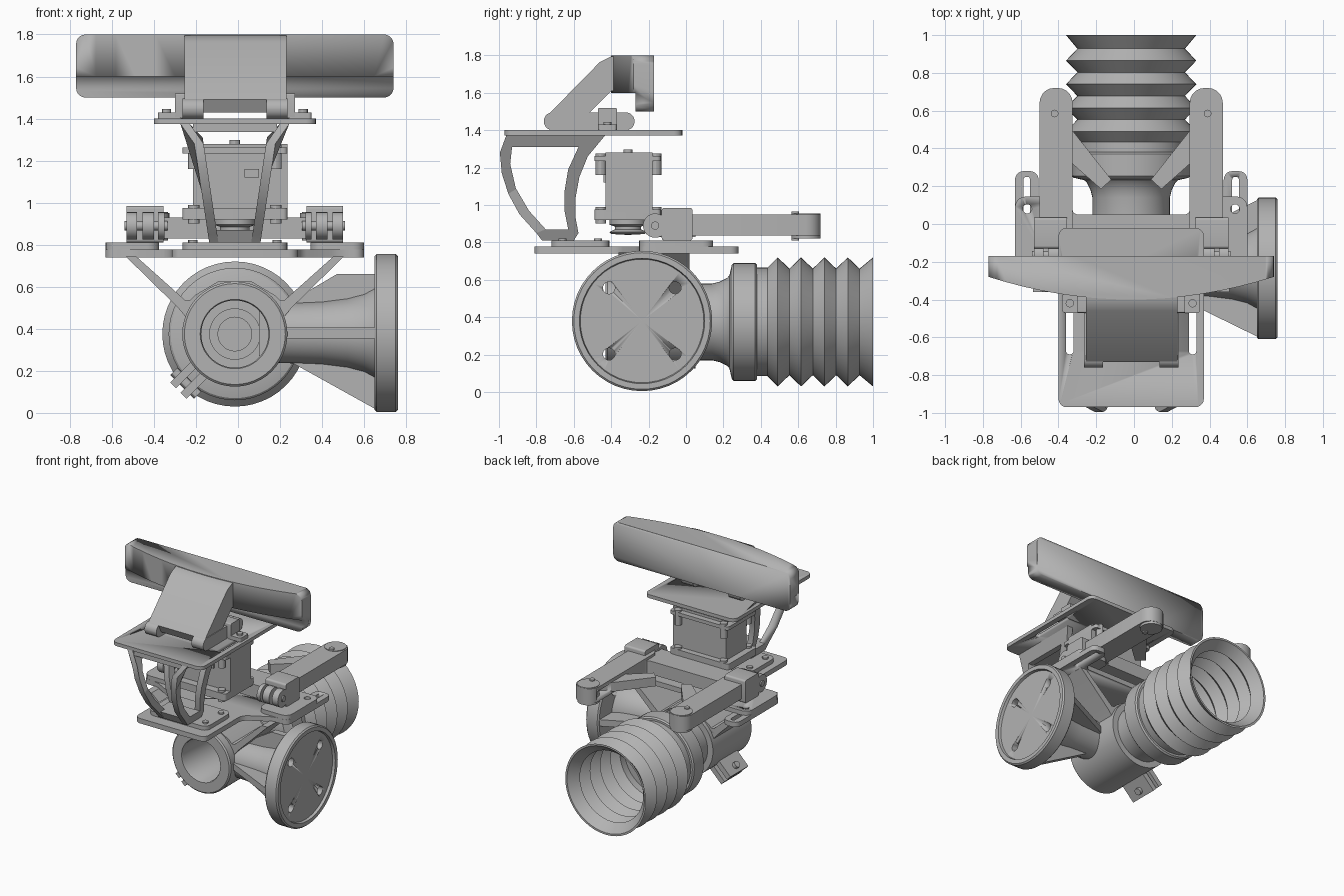
import bpy, bmesh, math
from mathutils import Vector, Matrix

if "Cube" in bpy.data.objects:
    bpy.data.objects.remove(bpy.data.objects["Cube"])

GREY = bpy.data.materials.new("plain grey")
GREY.use_nodes = True
GREY.diffuse_color = (0.45, 0.45, 0.45, 1)
GREY.node_tree.nodes["Principled BSDF"].inputs["Base Color"].default_value = (0.45, 0.45, 0.45, 1)
CX, TZ = -0.015, 0.375          # centre line of the tube
PLACE = {"x": lambda u, v, w: (w, u, v), "y": lambda u, v, w: (u, w, v), "z": lambda u, v, w: (u, v, w)}


def finish(name, bm, smooth=True):
    bmesh.ops.recalc_face_normals(bm, faces=bm.faces)
    me = bpy.data.meshes.new(name)
    bm.to_mesh(me)
    bm.free()
    ob = bpy.data.objects.new(name, me)
    bpy.context.collection.objects.link(ob)
    me.materials.append(GREY)
    if smooth:
        bpy.context.view_layer.objects.active = ob
        bpy.ops.object.select_all(action="DESELECT")
        ob.select_set(True)
        bpy.ops.object.shade_smooth_by_angle(angle=math.radians(30))
    return ob


def prism(name, pts, axis, lo, hi, r=0.0):
    """Extrude an outline along an axis, with optional rounded corners."""
    bm = bmesh.new()
    bm.faces.new([bm.verts.new(PLACE[axis](u, v, lo)) for u, v in pts])
    if r:
        bmesh.ops.bevel(bm, geom=bm.verts[:], offset=r, segments=5, affect="VERTICES", profile=0.5)
    ext = bmesh.ops.extrude_face_region(bm, geom=bm.faces[:])
    shift = Vector(PLACE[axis](0, 0, hi - lo))
    bmesh.ops.translate(bm, vec=shift, verts=[e for e in ext["geom"] if isinstance(e, bmesh.types.BMVert)])
    return finish(name, bm)


def rect(u0, u1, v0, v1):
    return [(u0, v0), (u1, v0), (u1, v1), (u0, v1)]


def box(name, x, y, z, axis="z", r=0.0):
    a, b, c = {"x": (y, z, x), "y": (x, z, y), "z": (x, y, z)}[axis]
    return prism(name, rect(*a, *b), axis, *c, r)


def disc(name, axis, u, v, radius, lo, hi, n=24):
    ring = [(u + radius * math.cos(2 * math.pi * i / n), v + radius * math.sin(2 * math.pi * i / n)) for i in range(n)]
    return prism(name, ring, axis, lo, hi)


def lathe(name, profile, axis, u, v, n=48):
    """Spin a closed loop of (radius, position) around an axis."""
    bm = bmesh.new()
    rings = []
    for i in range(n):
        c, s = math.cos(2 * math.pi * i / n), math.sin(2 * math.pi * i / n)
        rings.append([bm.verts.new(PLACE[axis](u + r * c, v + r * s, w)) for r, w in profile])
    m = len(profile)
    for i in range(n):
        a, b = rings[i], rings[(i + 1) % n]
        for j in range(m):
            k = (j + 1) % m
            bm.faces.new((a[j], a[k], b[k], b[j]))
    bmesh.ops.remove_doubles(bm, verts=bm.verts, dist=1e-5)
    return finish(name, bm)


def cut(ob, cutters):
    for c in cutters:
        c.hide_render = True
        mod = ob.modifiers.new("cut", "BOOLEAN")
        mod.operation, mod.object, mod.solver = "DIFFERENCE", c, "EXACT"
        bpy.context.view_layer.objects.active = ob
        bpy.ops.object.modifier_apply(modifier=mod.name)
        bpy.data.objects.remove(c)


def side(s, a, b):
    """Mirrored x range about the centre line."""
    return tuple(sorted((CX + s * a, CX + s * b)))


# Bellows with a thin wall, collar and flared neck
folds = [(0.29, 0.38), (0.29, 0.435)]
for i in range(5):
    folds += [(0.345, 0.49 + 0.125 * i), (0.285, 0.553 + 0.125 * i)]
folds = folds[:-2] + [(0.345, 1.0)]
lathe("bellows", folds + [(r - 0.015, w) for r, w in reversed(folds)], "y", CX, TZ)
lathe("collar", [(0.24, 0.23), (0.305, 0.245), (0.315, 0.255), (0.315, 0.37), (0.305, 0.38), (0.2, 0.38), (0.2, 0.23)], "y", CX, TZ)
lathe("neck", [(0.205, 0.0), (0.205, 0.14), (0.215, 0.18), (0.235, 0.22), (0.27, 0.25), (0.16, 0.25), (0.16, 0.0)], "y", CX, TZ)
lathe("tube_plug", [(0.0, 0.10), (0.08, 0.10), (0.08, 0.08), (0.12, 0.08), (0.12, 0.05), (0.17, 0.05), (0.17, 0.2), (0.0, 0.2)], "y", CX, TZ)

# Clamp ring with two ears at the lower corner
lathe("clamp_ring", [(0.16, -0.42), (0.165, -0.43), (0.24, -0.43), (0.25, -0.42), (0.25, 0.05), (0.16, 0.05)], "y", CX, TZ)
for k, off in enumerate((-0.035, 0.035)):
    ear = prism("clamp_ear_%d" % (k + 1), rect(0.2, 0.38, off - 0.02, off + 0.02), "y", -0.3, -0.08)
    ear.data.transform(Matrix.Translation((CX, 0, TZ)) @ Matrix.Rotation(math.radians(-225), 4, "Y"))
    cut(ear, [])
bolt = disc("clamp_bolt", "z", 0.33, -0.19, 0.025, -0.08, 0.08, 12)
bolt.data.transform(Matrix.Translation((CX, 0, TZ)) @ Matrix.Rotation(math.radians(-225), 4, "Y"))

# Side disc with recessed face, four holes, flared core and ribs
DY, DZ = -0.235, 0.38
flange = lathe("side_flange", [(0, 0.65), (0.365, 0.65), (0.375, 0.66), (0.375, 0.75), (0.365, 0.76),
                               (0.335, 0.76), (0.33, 0.74), (0, 0.74)], "x", DY, DZ)
cut(flange, [disc("hole", "x", DY + a * 0.177, DZ + b * 0.177, 0.032, 0.6, 0.8) for a in (-1, 1) for b in (-1, 1)])
lathe("side_core", [(0, 0.15), (0.14, 0.15), (0.15, 0.4), (0.165, 0.52), (0.185, 0.6), (0.215, 0.655), (0, 0.655)], "x", DY, DZ)
prism("upright_rib", [(0.1, 0.27), (0.2, 0.27), (0.65, 0.02), (0.65, 0.66), (0.47, 0.66), (0.2, 0.5), (0.1, 0.5)], "y", DY - 0.025, DY + 0.025)
prism("level_rib", [(0.2, DY - 0.14), (0.65, DY - 0.36), (0.65, DY + 0.36), (0.2, DY + 0.14)], "z", DZ - 0.025, DZ + 0.025)

# Slanted hangers joining the clamp to the deck
for s in (1, -1):
    p = [(0.47, 0.745), (0.52, 0.745), (0.27, 0.50), (0.22, 0.44), (0.17, 0.54), (0.235, 0.535)]
    prism("hanger_%s" % ("left" if s > 0 else "right"), [(CX + s * u, v) for u, v in p], "y", -0.36, 0.02)
disc_pad = prism("clamp_saddle", [(CX - 0.25, 0.5), (CX - 0.19, 0.56), (CX - 0.08, 0.625), (CX + 0.08, 0.625),
                                  (CX + 0.19, 0.56), (CX + 0.25, 0.5)], "y", -0.36, 0.02)
cut(disc_pad, [disc("bore", "y", CX, TZ, 0.2, -0.6, 0.3)])

# Deck plate with slotted wings
half = [(0.3, -0.81), (0.3, -0.36), (0.5, -0.25), (0.615, -0.25), (0.615, 0.28), (0.49, 0.28), (0.49, 0.03)]
outline = [(CX + u, v) for u, v in half] + [(CX - u, v) for u, v in reversed(half)]
deck = prism("deck_plate", outline, "z", 0.74, 0.778, 0.045)
cut(deck, [box("slot", side(s, 0.535, 0.57), (0.0, 0.25), (0.7, 0.9), r=0.015) for s in (1, -1)])
box("bracket_foot", (CX - 0.25, CX + 0.25), (-0.72, -0.41), (0.775, 0.81), r=0.05)
for s in (1, -1):
    pad = box("wing_pad_%s" % ("left" if s > 0 else "right"), side(s, 0.36, 0.615), (-0.25, 0.145), (0.775, 0.81), r=0.055)
    cut(pad, [disc("hole", "z", CX + s * 0.55, 0.08, 0.024, 0.7, 0.9)])
    for y in (-0.66, -0.47):
        disc("foot_screw", "z", CX + s * 0.2, y, 0.022, 0.8, 0.822, 12)

# Curved tapering bracket: two pierced side panels and cross pieces
outer = [(-0.96, 1.375), (-0.995, 1.28), (-0.985, 1.17), (-0.95, 1.06), (-0.89, 0.95), (-0.8, 0.85), (-0.77, 0.81), (-0.6, 0.81),
         (-0.575, 0.85), (-0.59, 0.93), (-0.59, 1.04), (-0.57, 1.15), (-0.525, 1.26), (-0.43, 1.375)]
window = [(-0.93, 1.31), (-0.94, 1.22), (-0.91, 1.09), (-0.84, 0.97), (-0.75, 0.87), (-0.63, 0.87),
          (-0.65, 0.97), (-0.65, 1.07), (-0.63, 1.19), (-0.575, 1.31)]
for s in (1, -1):
    leg = prism("bracket_side_%s" % ("left" if s > 0 else "right"), outer, "x", -0.022, 0.022)
    cut(leg, [prism("window", window, "x", -0.1, 0.1)])
    for v in leg.data.vertices:
        z = v.co.z
        v.co.x += CX + s * (0.1 + 0.15 * (z - 0.81) + max(0, z - 1.31) * 0.8)
box("bracket_top_bar", (CX - 0.2, CX + 0.2), (-0.96, -0.5), (1.335, 1.375))
prism("bracket_base_block", [(-0.77, 0.81), (-0.6, 0.81), (-0.63, 0.87), (-0.8, 0.87)], "x", CX - 0.11, CX + 0.11)

# Upper shelf with two long slots
shelf = box("upper_shelf", (CX - 0.385, CX + 0.385), (-0.97, -0.02), (1.373, 1.4), r=0.045)
cut(shelf, [box("slot", side(s, 0.305, 0.345), (-0.69, -0.35), (1.3, 1.5), r=0.018) for s in (1, -1)])

# Motor with flanges, coupler and screws
box("motor_body", (CX - 0.2, CX + 0.25), (-0.43, -0.18), (0.96, 1.28))
box("motor_connector", (0.03, 0.1), (-0.44, -0.42), (1.12, 1.16))
for k, (z0, z1) in enumerate(((0.92, 0.975), (1.235, 1.262))):
    box("motor_flange_%d" % (k + 1), (CX - 0.25, CX + 0.25), (-0.49, -0.135), (z0, z1), r=0.02)
for x in (-0.21, 0.18):
    for y in (-0.455, -0.16):
        disc("motor_screw", "z", x, y, 0.028, 1.16, 1.275, 12)
        disc("motor_screw", "z", x, y, 0.028, 0.9, 0.99, 12)
disc("motor_cap", "z", CX, -0.31, 0.025, 1.27, 1.297, 12)
lathe("motor_coupler", [(0, 0.84), (0.09, 0.845), (0.1, 0.855), (0.07, 0.87), (0.07, 0.885), (0.1, 0.895), (0.1, 0.92), (0, 0.92)], "z", CX, -0.31, 32)

# Gripper frame: cross web, arms, pivots and slanted fingers
box("frame_web", (CX - 0.35, CX + 0.35), (-0.16, 0.05), (0.83, 0.93))
for s in (1, -1):
    tag = "left" if s > 0 else "right"
    arm = [(CX + s * u, v) for u, v in ((0.315, 0.0), (0.485, 0.0), (0.485, 0.725), (0.325, 0.725), (0.325, 0.12))]
    arm = prism("arm_" + tag, [(CX + s * u, v) for u, v in ((0.31, 0.72), (0.485, 0.72), (0.485, -0.1), (0.31, -0.1))], "z", 0.838, 0.95, 0.078)
    cut(arm, [box("fork", side(s, 0.25, 0.43), (0.51, 0.66), (0.87, 0.92))])
    disc("arm_pin_" + tag, "z", CX + s * 0.405, 0.585, 0.02, 0.81, 0.965, 16)
    disc("arm_tip_boss_" + tag, "z", CX + s * 0.397, 0.642, 0.078, 0.82, 0.955)
    gusset = [(0.32, 0.04), (0.27, 0.04), (0.305, 0.06), (0.32, 0.1)]
    prism("arm_gusset_" + tag, [(CX + s * u, v) for u, v in gusset], "z", 0.838, 0.93)
    finger = [(0.37, 0.55), (0.315, 0.50), (0.105, 0.235), (0.16, 0.185), (0.38, 0.38)]
    prism("finger_" + tag, [(CX + s * u, v) for u, v in finger], "z", 0.855, 0.925)
    box("pivot_block_" + tag, side(s, 0.34, 0.515), (-0.13, 0.035), (0.81, 0.985), "x", 0.015)
    for k, (a, b) in enumerate(((0.335, 0.365), (0.385, 0.44), (0.465, 0.515))):
        disc("pivot_cheek_%s_%d" % (tag, k + 1), "x", -0.165, 0.89, 0.065, *side(s, a, b))
    disc("pivot_pin_" + tag, "x", -0.165, 0.89, 0.022, *side(s, 0.32, 0.525), 16)

# Sensor bar with bowed front and cut-back lower lip
bow = [(CX + 0.755 * t / 8, -0.40 + 0.12 * abs(t / 8) ** 2) for t in range(-8, 9)]
bar = prism("sensor_bar", bow + [(CX + 0.755, -0.17), (CX - 0.755, -0.17)], "z", 1.5, 1.8)
corner = [(CX + a * 0.755, z) for a, z in ((-1, 1.5), (1, 1.5), (1, 1.8), (-1, 1.8))]
frame = prism("frame", rect(-1, 1, 1.3, 2.0), "y", -0.6, 0)
cut(frame, [prism("rounded", corner, "y", -0.7, 0.1, 0.045)])
cut(bar, [frame, box("lip", (-1, 1), (-0.6, -0.27), (1.4, 1.6))])

# Slanted stand and hinge feet under the sensor bar
stand = [(-0.73, 1.49), (-0.46, 1.765), (-0.40, 1.795), (-0.28, 1.795), (-0.28, 1.61), (-0.40, 1.61), (-0.52, 1.49), (-0.60, 1.43), (-0.70, 1.43)]
prism("sensor_stand", stand, "x", CX - 0.24, CX + 0.245)
for s in (1, -1):
    tag = "left" if s > 0 else "right"
    box("stand_foot_" + tag, side(s, 0.15, 0.25), (-0.76, -0.275), (1.4, 1.495), "x", 0.046)
    box("stand_clip_" + tag, side(s, 0.16, 0.285), (-0.47, -0.37), (1.4, 1.52), "x", 0.008)
    box("stand_tab_" + tag, side(s, 0.25, 0.365), (-0.47, -0.37), (1.4, 1.43), r=0.015)
    disc("tab_screw_" + tag, "z", CX + s * 0.325, -0.42, 0.022, 1.42, 1.445, 12)
